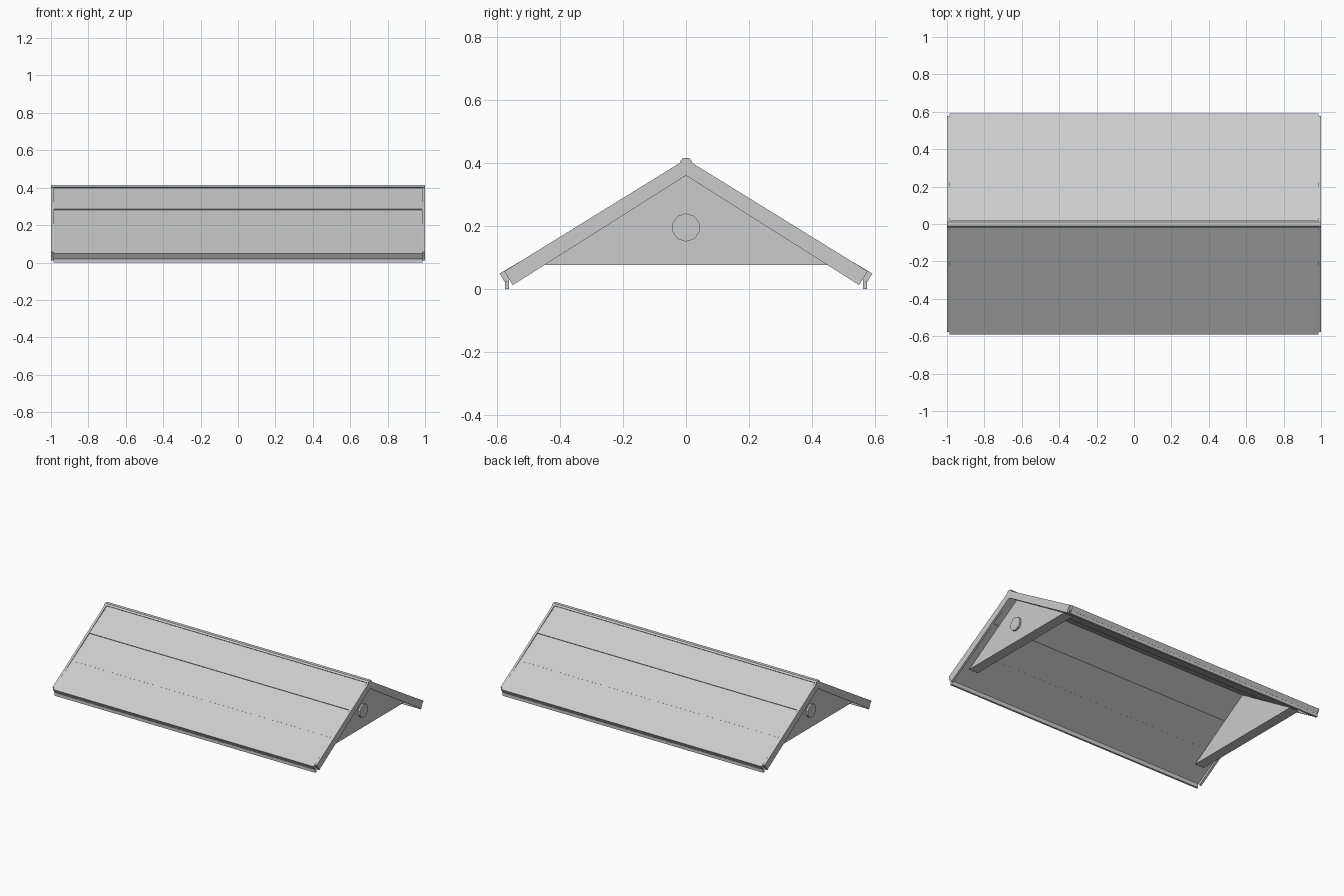
import bpy, bmesh, math
from mathutils import Matrix

if "Cube" in bpy.data.objects:
    bpy.data.objects.remove(bpy.data.objects["Cube"])

SLOPE, APEX = 0.617, 0.412
LEN = math.hypot(1, SLOPE)
NY, NZ = SLOPE / LEN, 1 / LEN      # outward normal of the +y slope


def roof_z(y):
    return APEX - SLOPE * y


def prism(name, profile, x0, x1):
    """Extrude a closed (y, z) profile along x."""
    bm = bmesh.new()
    face = bm.faces.new([bm.verts.new((x0, y, z)) for y, z in profile])
    ext = bmesh.ops.extrude_face_region(bm, geom=[face])
    moved = [g for g in ext["geom"] if isinstance(g, bmesh.types.BMVert)]
    bmesh.ops.translate(bm, verts=moved, vec=(x1 - x0, 0, 0))
    bmesh.ops.recalc_face_normals(bm, faces=bm.faces)
    me = bpy.data.meshes.new(name)
    bm.to_mesh(me)
    bm.free()
    ob = bpy.data.objects.new(name, me)
    bpy.context.collection.objects.link(ob)
    return ob


# Overlapping roof planks: (start y, end y, sink at start, sink at end)
T = 0.033
planks = [(0.0, 0.20, 0.009, 0.003), (0.19, 0.39, 0.009, 0.003), (0.38, 0.592, 0.004, -0.002)]
for side, s in (("front", -1), ("back", 1)):
    for i, (y0, y1, d0, d1) in enumerate(planks):
        a, b = (y0, roof_z(y0) - d0), (y1, roof_z(y1) - d1)
        inner = (0.0, a[1] - T / NZ) if y0 == 0 else (y0 - T * NY, a[1] - T * NZ)
        prof = [a, b, (b[0] - T * NY, b[1] - T * NZ), inner]
        prism(f"{side}_roof_plank_{i + 1}", [(s * y, z) for y, z in prof], -0.986, 0.986)
    # Drip strip under the eave
    drip = [(0.562, 0), (0.575, 0), (0.575, 0.02), (0.562, 0.028)]
    prism(f"{side}_eave_drip", [(s * y, z) for y, z in drip], -0.986, 0.986)

# Faceted ridge cap
prism("ridge_cap", [(0, 0.39), (0.019, 0.404), (0.011, 0.415), (-0.011, 0.415), (-0.019, 0.404)], -1, 1)

for side, s in (("left", -1), ("right", 1)):
    # Barge board chevron along the roof end
    half = [(0.577, 0.056), (0.55, 0.012)]
    board = [(0, APEX)] + half + [(0, 0.36)] + [(-y, z) for y, z in reversed(half)]
    prism(f"{side}_barge_board", board, s * 0.985, s)
    # Recessed gable wall
    prism(f"{side}_gable", [(-0.455, 0.076), (0.455, 0.076), (0, 0.366)], s * 0.87, s * 0.94)
    # Ten-sided vent disc
    ring = [(0.045 * math.sin(k * math.tau / 10), 0.195 + 0.045 * math.cos(k * math.tau / 10)) for k in range(10)]
    prism(f"{side}_vent", ring, s * 0.93, s * 0.953)
